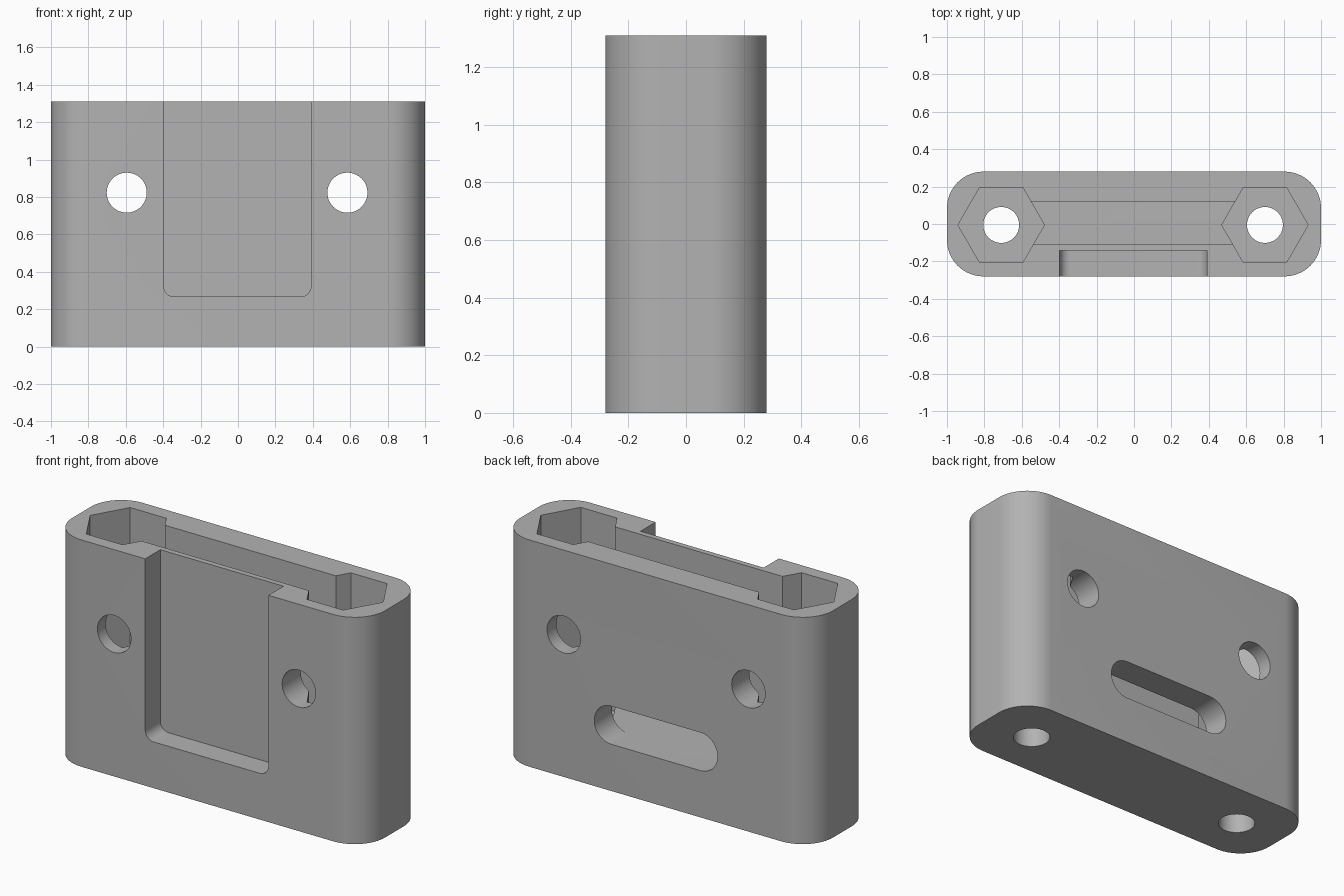
import bpy, bmesh, math

cube = bpy.data.objects.get("Cube")
if cube:
    bpy.data.objects.remove(cube, do_unlink=True)

grey = bpy.data.materials.new("plain grey")
grey.use_nodes = True
colour = (0.45, 0.45, 0.45, 1)
grey.diffuse_color = colour
grey.node_tree.nodes["Principled BSDF"].inputs["Base Color"].default_value = colour

HEIGHT = 1.31
SHIFT = -0.005      # small offset shared by all the cutouts
FLOOR = 0.27        # floor of the channel, slot and recess


def rounded(x0, x1, y0, y1, r, steps=12):
    """Outline of a rectangle with rounded corners."""
    corners = [(x1 - r, y1 - r), (x0 + r, y1 - r), (x0 + r, y0 + r), (x1 - r, y0 + r)]
    pts = []
    for i, (cx, cy) in enumerate(corners):
        for k in range(steps + 1):
            a = math.pi / 2 * (i + k / steps)
            pts.append((cx + r * math.cos(a), cy + r * math.sin(a)))
    return pts


def ring(cx, cy, r, n):
    """Outline of a regular polygon or circle."""
    return [(cx + r * math.cos(math.tau * k / n), cy + r * math.sin(math.tau * k / n))
            for k in range(n)]


def prism(name, pts, low, high, axis="Z"):
    """Extrude an outline along Z, or an XZ outline along Y."""
    def place(p, d):
        return (p[0], p[1], d) if axis == "Z" else (p[0], d, p[1])
    bm = bmesh.new()
    face = bm.faces.new([bm.verts.new(place(p, low)) for p in pts])
    geom = bmesh.ops.extrude_face_region(bm, geom=[face])["geom"]
    for v in geom:
        if isinstance(v, bmesh.types.BMVert):
            v.co[2 if axis == "Z" else 1] = high
    bmesh.ops.remove_doubles(bm, verts=bm.verts, dist=0.0001)
    bmesh.ops.recalc_face_normals(bm, faces=bm.faces)
    mesh = bpy.data.meshes.new(name)
    bm.to_mesh(mesh)
    bm.free()
    mesh.materials.append(grey)
    obj = bpy.data.objects.new(name, mesh)
    bpy.context.collection.objects.link(obj)
    return obj


# Outer block
body = prism("housing_body", rounded(-1, 1, -0.28, 0.28, 0.195, 16), 0, HEIGHT)

# Channel, front recess and back slot
cutters = [
    prism("channel_cutter", [(-0.7, -0.11), (0.69, -0.11), (0.69, 0.12), (-0.7, 0.12)],
          FLOOR, 1.5),
    prism("front_recess_cutter", rounded(-0.397, 0.39, FLOOR - 0.003, 1.7, 0.055),
          -0.5, -0.142, "Y"),
    prism("back_slot_cutter", rounded(-0.397, 0.39, FLOOR, FLOOR + 0.22, 0.109),
          0, 0.5, "Y"),
]

# Hex pockets, bolt holes and cross holes on both sides
for side, label in ((1, "left"), (-1, "right")):
    x = side * 0.705 + SHIFT
    cutters += [
        prism(label + "_hex_cutter", ring(x, SHIFT, 0.231, 6), 0.19, 1.6),
        prism(label + "_bolt_hole_cutter", ring(x, SHIFT, 0.096, 48), -0.2, 0.6),
        prism(label + "_cross_hole_cutter", ring(side * 0.59 + SHIFT, 0.823, 0.107, 48),
              -0.6, 0.6, "Y"),
    ]

bpy.ops.object.select_all(action="DESELECT")
bpy.context.view_layer.objects.active = body
body.select_set(True)
for cutter in cutters:
    mod = body.modifiers.new(cutter.name, "BOOLEAN")
    mod.operation = "DIFFERENCE"
    mod.solver = "EXACT"
    mod.object = cutter
    bpy.ops.object.modifier_apply(modifier=mod.name)
for cutter in cutters:
    bpy.data.objects.remove(cutter, do_unlink=True)

bpy.ops.object.shade_smooth_by_angle(angle=math.radians(25))
